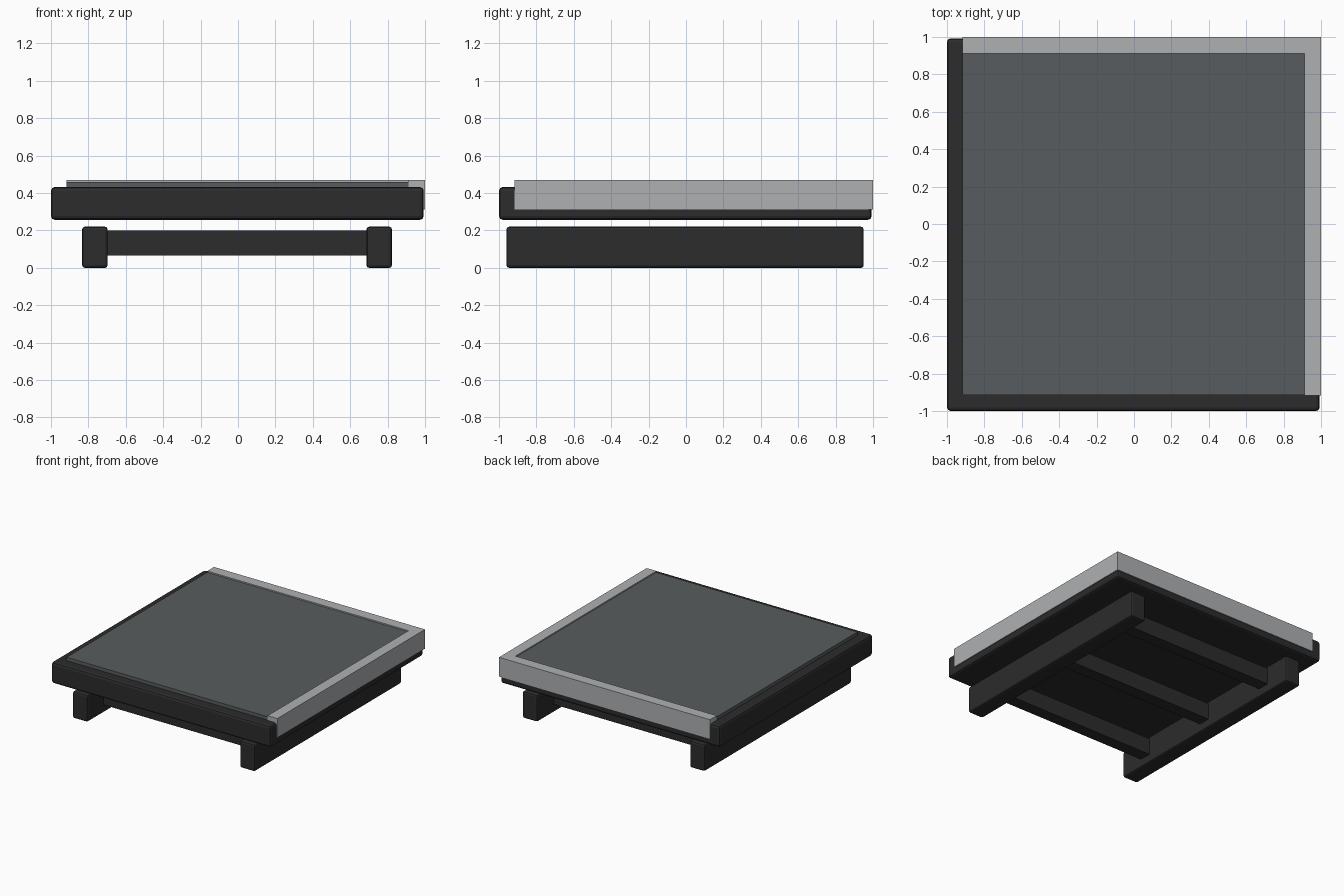
import bpy

cube = bpy.data.objects.get("Cube")
if cube:
    bpy.data.objects.remove(cube, do_unlink=True)


def material(name, colour):
    m = bpy.data.materials.new(name)
    m.use_nodes = True
    m.diffuse_color = (*colour, 1)
    m.node_tree.nodes["Principled BSDF"].inputs["Base Color"].default_value = (*colour, 1)
    return m


DARK = material("charcoal", (0.024, 0.025, 0.024))
GREY = material("slate grey", (0.098, 0.107, 0.112))
LIGHT = material("light grey", (0.42, 0.435, 0.45))


def box(name, low, high, mat, bevel=0.0):
    """Box between two corners, with optionally rounded edges."""
    bpy.ops.mesh.primitive_cube_add(
        size=1, location=[(a + b) / 2 for a, b in zip(low, high)])
    ob = bpy.context.object
    ob.name = name
    ob.scale = [b - a for a, b in zip(low, high)]
    bpy.ops.object.transform_apply(location=False, rotation=False, scale=True)
    ob.data.materials.append(mat)
    if bevel:
        mod = ob.modifiers.new("rounded edges", "BEVEL")
        mod.width = bevel
        mod.segments = 2
    return ob


# Base frame: two long rails joined by three cross bars
for side, x in (("right", -0.765), ("left", 0.755)):
    box(f"{side}_rail", (x - 0.068, -0.96, 0), (x + 0.068, 0.95, 0.22), DARK, 0.014)
for place, y in (("front", -0.7), ("middle", -0.008), ("back", 0.684)):
    box(f"{place}_cross_bar", (-0.72, y - 0.05, 0.065), (0.71, y + 0.05, 0.2), DARK)

# Floor slab
box("slab", (-1, -1, 0.257), (0.993, 0.993, 0.432), DARK, 0.02)

# Raised surface panel
box("surface_panel", (-0.918, -0.915, 0.4), (0.915, 0.915, 0.46), GREY)

# Edge trim wrapping two neighbouring sides
box("back_trim", (-0.918, 0.912, 0.312), (1, 1, 0.47), LIGHT)
box("left_trim", (0.912, -0.918, 0.312), (1, 0.912, 0.47), LIGHT)
